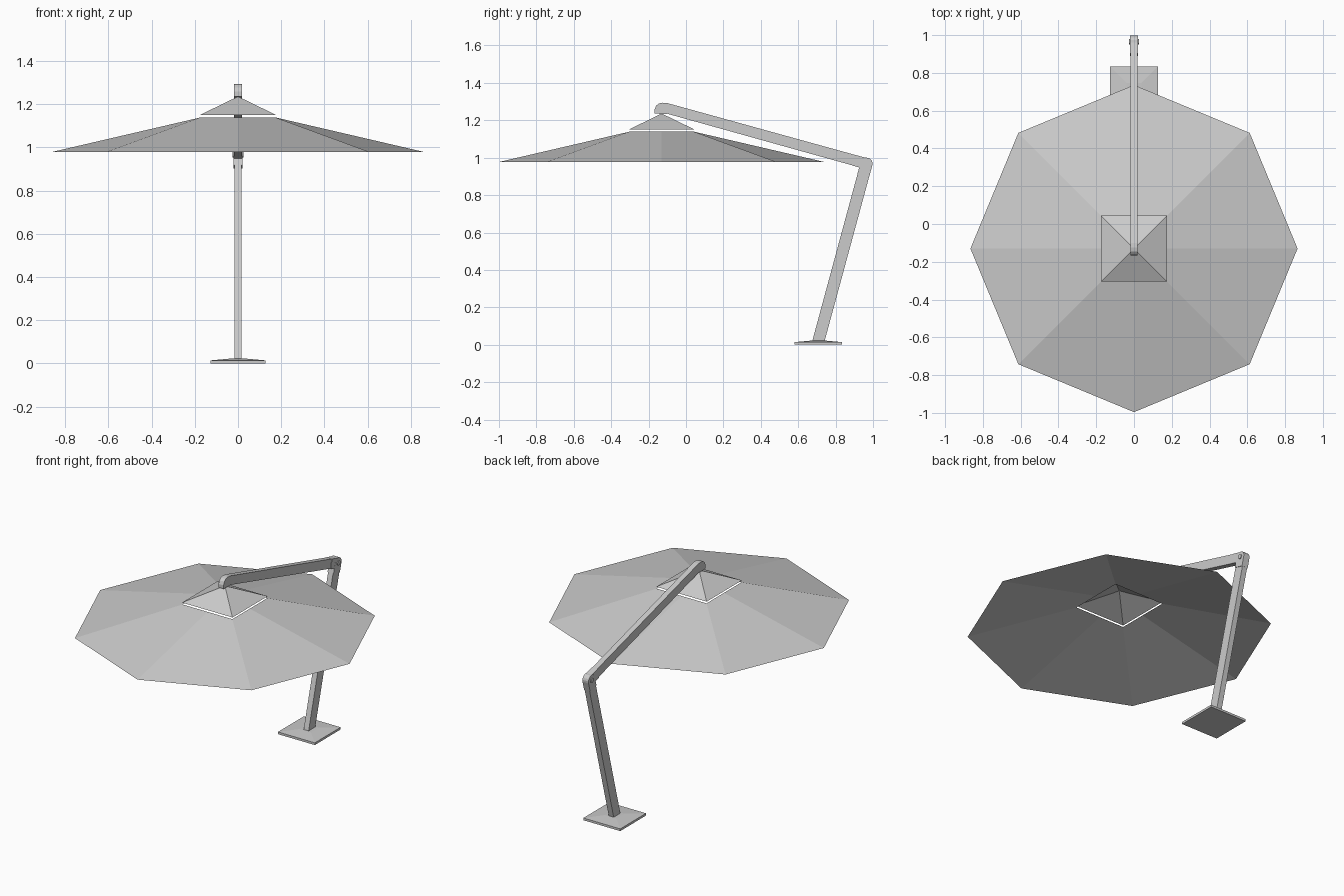
import bpy, bmesh, math
from mathutils import Vector

if "Cube" in bpy.data.objects:
    bpy.data.objects.remove(bpy.data.objects["Cube"])

CY = -0.13                    # canopy centre in y
HINGE = Vector((0.965, 0.968))  # hinge in (y, z)


def make(name, verts, faces, recalc=True):
    me = bpy.data.meshes.new(name)
    me.from_pydata(verts, [], faces)
    if recalc:
        bm = bmesh.new()
        bm.from_mesh(me)
        bmesh.ops.recalc_face_normals(bm, faces=bm.faces)
        bm.to_mesh(me)
        bm.free()
    ob = bpy.data.objects.new(name, me)
    bpy.context.collection.objects.link(ob)
    return ob


def prism(name, pts, half):
    """Side profile in (y, z), extruded symmetrically along x."""
    n = len(pts)
    verts = [(x, p[0], p[1]) for x in (-half, half) for p in pts]
    faces = [tuple(range(n)), tuple(range(n, 2 * n))]
    faces += [(i, (i + 1) % n, n + (i + 1) % n, n + i) for i in range(n)]
    return make(name, verts, faces)


def round_end(direction, r, steps=8):
    """Half circle around the hinge, pointing along direction."""
    a = math.atan2(direction[1], direction[0])
    return [HINGE + r * Vector((math.cos(t), math.sin(t)))
            for t in (a + math.pi / 2 - math.pi * i / steps for i in range(steps + 1))]


# Canopy: octagonal rim rising to an open square
rim, inner = [], []
for k in range(8):
    a = k * math.pi / 4
    c, s = math.cos(a), math.sin(a)
    m = 0.173 / max(abs(c), abs(s))
    rim.append((0.866 * c, CY + 0.866 * s, 0.978))
    inner.append((m * c, CY + m * s, 1.139))
make("canopy", rim + inner,
     [(k, (k + 1) % 8, 8 + (k + 1) % 8, 8 + k) for k in range(8)], False)

# Vent cap: open pyramid floating just above the hole
h = 0.175
corners = [(sx * h, CY + sy * h, 1.151) for sx, sy in ((-1, -1), (1, -1), (1, 1), (-1, 1))]
make("vent_cap", corners + [(0, CY, 1.236)],
     [(i, (i + 1) % 4, 4) for i in range(4)], False)

# Cantilever arm with a turned-down tip
arm_dir = Vector((1.07, -0.289)).normalized()
tip = [(-0.10, 1.235), (-0.125, 1.234), (-0.168, 1.236), (-0.168, 1.258),
       (-0.160, 1.278), (-0.145, 1.290), (-0.125, 1.294), (-0.10, 1.292)]
prism("arm", tip + round_end(arm_dir, 0.029), 0.0175)

# Leaning post
foot = Vector((0.706, 0.012))
post_dir = (HINGE - foot).normalized()
prism("post", [(foot.x + 0.033, foot.y), (foot.x - 0.033, foot.y)]
      + round_end(post_dir, 0.032), 0.0172)


# Hinge sleeves on both members, slightly wider than the tubes
def sleeve(name, d, length, r, half):
    n = Vector((-d.y, d.x)) * r
    back = HINGE - d * length
    prism(name, [back - n, back + n] + round_end(d, r), half)


sleeve("arm_sleeve", arm_dir, 0.07, 0.0295, 0.0205)
sleeve("post_sleeve", post_dir, 0.06, 0.0325, 0.021)

# Hinge bolt
prism("hinge_bolt", [HINGE + 0.014 * Vector((math.cos(i * math.pi / 6), math.sin(i * math.pi / 6)))
                     for i in range(12)], 0.026)

# Base plate with a shallow sloped top
BY = 0.707
levels = [(0.128, 0.0), (0.128, 0.014), (0.04, 0.022)]
verts = [(sx * r, BY + sy * r, z) for r, z in levels
         for sx, sy in ((-1, -1), (1, -1), (1, 1), (-1, 1))]
faces = [(3, 2, 1, 0), (8, 9, 10, 11)]
faces += [(4 * l + i, 4 * l + (i + 1) % 4, 4 * l + 4 + (i + 1) % 4, 4 * l + 4 + i)
          for l in range(2) for i in range(4)]
make("base_plate", verts, faces)
